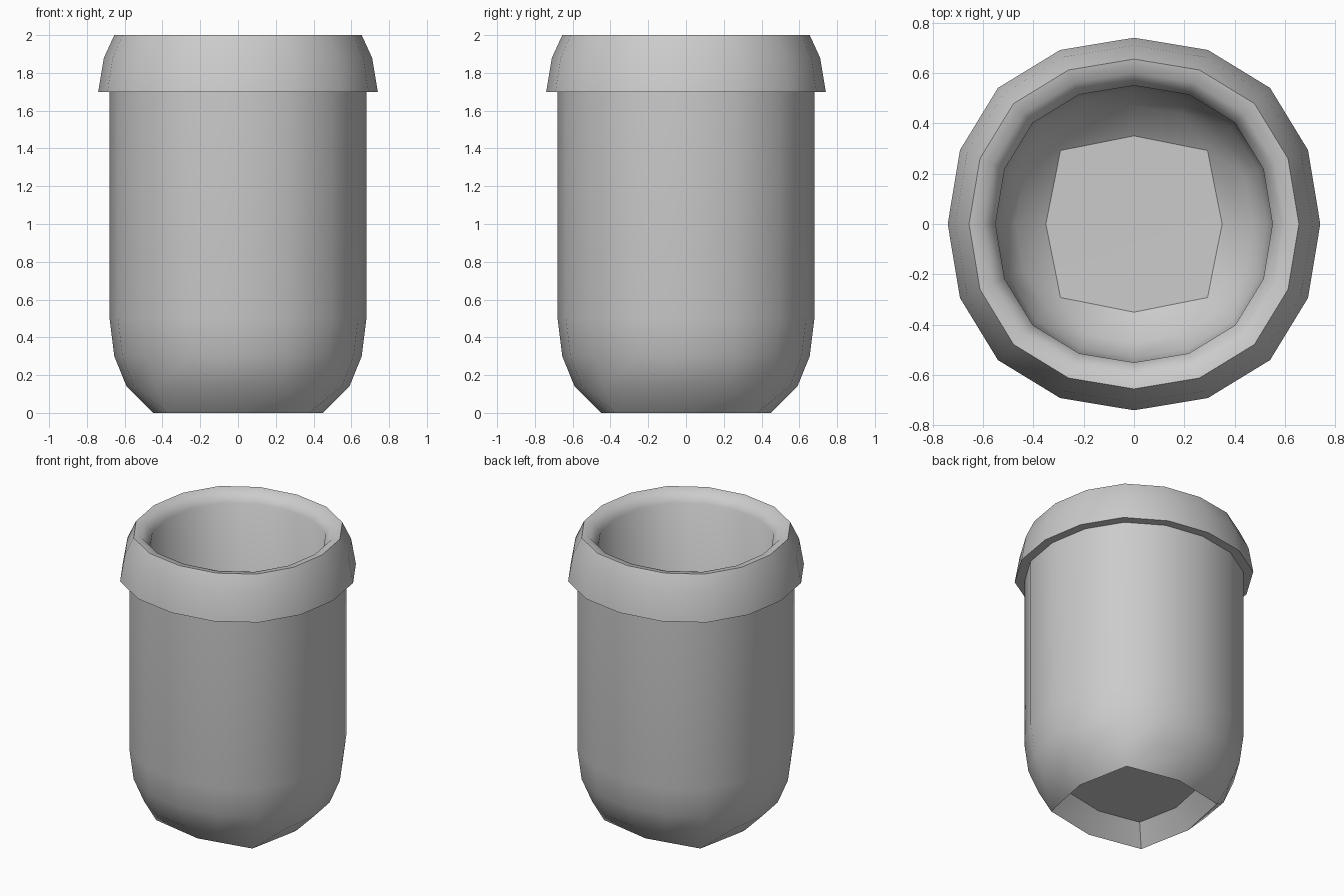
import bpy, bmesh, math

if "Cube" in bpy.data.objects:
    bpy.data.objects.remove(bpy.data.objects["Cube"])

bm = bmesh.new()

# slightly squared 16-sided ring
def ring16(r, z):
    out = []
    for i in range(16):
        step = (0, 23, 45, 67)[i % 4]
        k = (1.0, 1.015, 1.033, 1.015)[i % 4]
        a = math.radians(90 * (i // 4) + step)
        out.append(bm.verts.new((r * k * math.cos(a), r * k * math.sin(a), z)))
    return out

# rounded-square 8-vertex ring used at the base
def ring8(r, z):
    out = []
    for i in range(8):
        a = math.radians(45 * i)
        k = 1.18 if i % 2 else 1.0
        out.append(bm.verts.new((r * k * math.cos(a), r * k * math.sin(a), z)))
    return out

def bridge(a, b):
    n = len(a)
    for i in range(n):
        j = (i + 1) % n
        bm.faces.new((a[i], a[j], b[j], b[i]))

# joins a 16-ring to an 8-ring in a quad-grid layout
def grid_cap(a, b, flip=False):
    for q in range(4):
        o, m = 4 * q, 2 * q
        A = lambda k: a[(o + k) % 16]
        B = lambda k: b[(m + k) % 8]
        for f in ((A(0), A(1), B(1), B(0)),
                  (A(1), A(2), A(3), B(1)),
                  (A(3), A(4), B(2), B(1))):
            bm.faces.new(f[::-1] if flip else f)

# profile: outer wall, overhanging rim, inner bowl
profile = [(.59, .14), (.655, .30), (.68, .50), (.68, 1.70),
           (.74, 1.70), (.71, 1.88), (.655, 2.0), (.60, 1.99), (.55, 1.93),
           (.55, .50), (.53, .33), (.47, .22)]
rings = [ring16(r, z) for r, z in profile]
for a, b in zip(rings, rings[1:]):
    bridge(a, b)

# base edge, recess wall and floor
base = ring8(.45, 0)
floor = ring8(.35, .13)
grid_cap(rings[0], base, True)
grid_cap(rings[-1], floor)
bridge(floor, base)
mid = bm.verts.new((0, 0, .125))
for q in range(4):
    bm.faces.new((floor[2 * q], floor[2 * q + 1], floor[(2 * q + 2) % 8], mid))

me = bpy.data.meshes.new("cup")
bm.to_mesh(me)
bm.free()
cup = bpy.data.objects.new("cup", me)
bpy.context.collection.objects.link(cup)
bpy.context.view_layer.objects.active = cup
cup.select_set(True)
bpy.ops.object.shade_smooth_by_angle(angle=math.radians(50))
